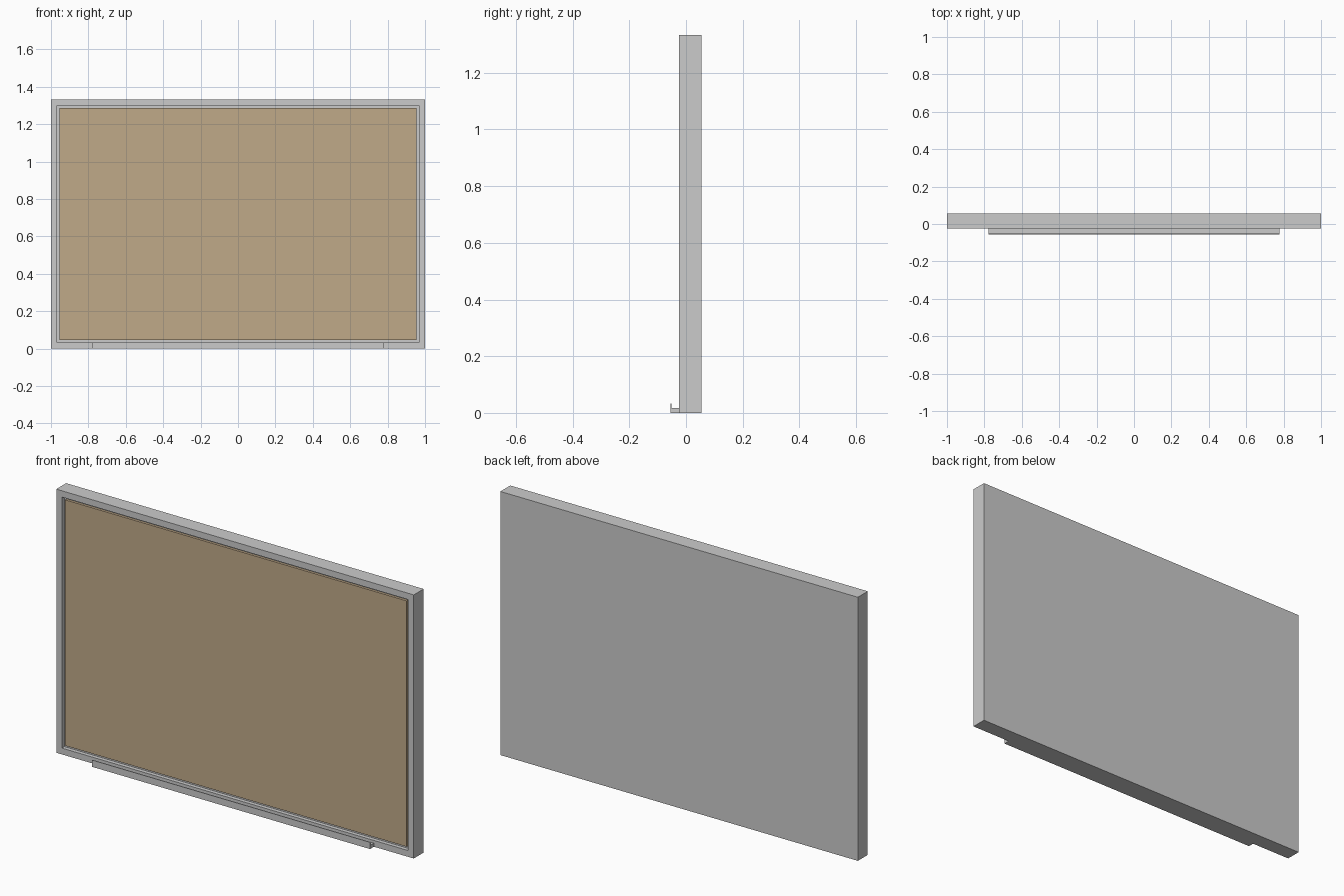
import bpy, bmesh

if "Cube" in bpy.data.objects:
    bpy.data.objects.remove(bpy.data.objects["Cube"])

W, H = 1.0, 1.333            # half width, height
FRONT, BACK = -0.024, 0.055  # frame depth range
BORDER = 0.045
RECESS = 0.007


def make_object(name, bm, color=None):
    bmesh.ops.recalc_face_normals(bm, faces=bm.faces)
    mesh = bpy.data.meshes.new(name)
    bm.to_mesh(mesh)
    bm.free()
    obj = bpy.data.objects.new(name, mesh)
    bpy.context.collection.objects.link(obj)
    if color:
        mat = bpy.data.materials.new(name + "_color")
        mat.diffuse_color = color
        mat.use_nodes = True
        mat.node_tree.nodes["Principled BSDF"].inputs["Base Color"].default_value = mat.diffuse_color
        mesh.materials.append(mat)
    return obj


def box(lo, hi):
    bm = bmesh.new()
    bmesh.ops.create_cube(bm, size=1)
    for v in bm.verts:
        v.co = [(a + b) / 2 + c * (b - a) for a, b, c in zip(lo, hi, v.co)]
    return bm


# Frame: solid back with a shallow pocket in the front
bm = box((-W, FRONT, 0), (W, BACK, H))
bm.normal_update()
front = min(bm.faces, key=lambda f: f.calc_center_median().y)
bmesh.ops.inset_region(bm, faces=[front], thickness=BORDER)
bmesh.ops.translate(bm, verts=bmesh.ops.extrude_discrete_faces(bm, faces=[front])["faces"][0].verts,
                    vec=(0, 0.02, 0))
make_object("frame", bm)

# Cork panel fills the pocket, set slightly behind the frame front
bm = box((-W + BORDER, FRONT + RECESS, BORDER), (W - BORDER, FRONT + 0.02, H - BORDER))
make_object("cork_panel", bm, (0.53, 0.40, 0.25, 1))

# Tray: shelf with an upturned front lip, extruded along x
profile = [(FRONT, 0), (-0.055, 0), (-0.055, 0.034), (-0.051, 0.034),
           (-0.051, 0.018), (FRONT, 0.018)]
bm = bmesh.new()
face = bm.faces.new([bm.verts.new((-0.777, y, z)) for y, z in profile])
ext = bmesh.ops.extrude_face_region(bm, geom=[face])
bmesh.ops.translate(bm, vec=(1.554, 0, 0),
                    verts=[v for v in ext["geom"] if isinstance(v, bmesh.types.BMVert)])
make_object("tray", bm)
